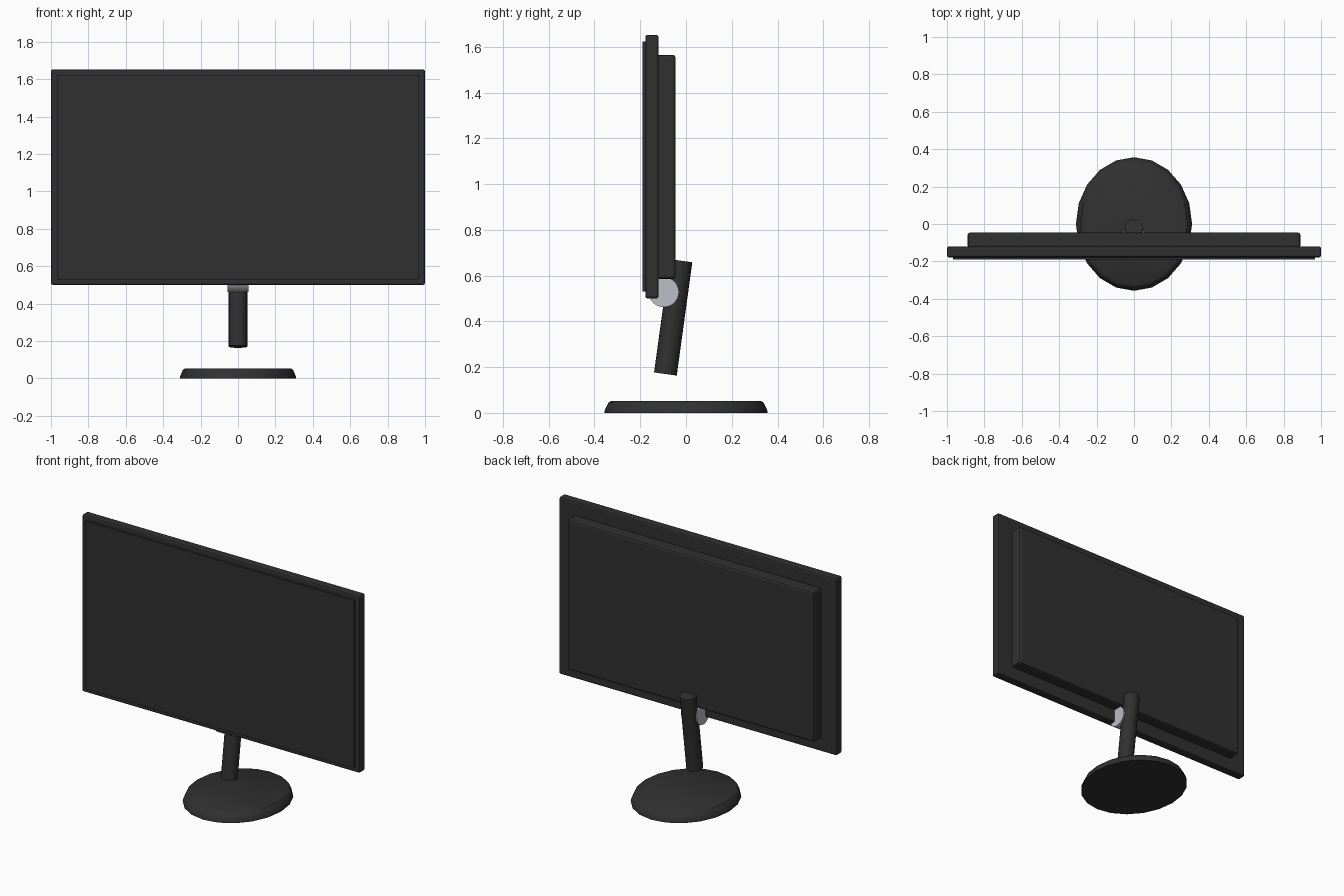
import bpy
import bmesh
import math
from mathutils import Matrix, Vector

cube = bpy.data.objects.get("Cube")
if cube:
    bpy.data.objects.remove(cube, do_unlink=True)


def material(name, rgb):
    mat = bpy.data.materials.new(name)
    mat.use_nodes = True
    color = (*rgb, 1)
    mat.diffuse_color = color
    mat.node_tree.nodes["Principled BSDF"].inputs["Base Color"].default_value = color
    return mat


charcoal = material("charcoal plastic", (0.03, 0.03, 0.03))
silver = material("silver metal", (0.50, 0.53, 0.57))


def finish(name, bm, mat, smooth=True):
    bmesh.ops.recalc_face_normals(bm, faces=bm.faces)
    mesh = bpy.data.meshes.new(name)
    bm.to_mesh(mesh)
    bm.free()
    mesh.materials.append(mat)
    obj = bpy.data.objects.new(name, mesh)
    bpy.context.collection.objects.link(obj)
    if smooth:
        bpy.ops.object.select_all(action="DESELECT")
        obj.select_set(True)
        bpy.context.view_layer.objects.active = obj
        bpy.ops.object.shade_smooth_by_angle(angle=math.radians(35))
    return obj


def panel(name, half_width, y_range, z_range, bevel):
    """Box centred on x, with small bevelled edges."""
    bm = bmesh.new()
    low = Vector((-half_width, y_range[0], z_range[0]))
    high = Vector((half_width, y_range[1], z_range[1]))
    place = Matrix.Translation((low + high) / 2) @ Matrix.Diagonal((*(high - low), 1))
    bmesh.ops.create_cube(bm, size=1, matrix=place)
    if bevel:
        bmesh.ops.bevel(bm, geom=bm.edges[:], offset=bevel, segments=2,
                        profile=0.5, affect="EDGES")
    return finish(name, bm, charcoal, smooth=False)


def rod(name, start, end, radius, sides, mat):
    """Capped cylinder between two points."""
    start, end = Vector(start), Vector(end)
    axis = end - start
    turn = axis.to_track_quat("Z", "Y").to_matrix().to_4x4()
    bm = bmesh.new()
    bmesh.ops.create_cone(bm, cap_ends=True, segments=sides, radius1=radius,
                          radius2=radius, depth=axis.length,
                          matrix=Matrix.Translation((start + end) / 2) @ turn)
    return finish(name, bm, mat)


def oval_foot(name, profile, x_scale, sides):
    """Stacked oval rings closed at the top and bottom."""
    bm = bmesh.new()
    rings = []
    for radius, z in profile:
        angles = [math.tau * i / sides for i in range(sides)]
        rings.append([bm.verts.new((radius * x_scale * math.cos(a),
                                    radius * math.sin(a), z)) for a in angles])
    for lower, upper in zip(rings, rings[1:]):
        for i in range(sides):
            j = (i + 1) % sides
            bm.faces.new((lower[i], lower[j], upper[j], upper[i]))
    bm.faces.new(rings[0][::-1])
    bm.faces.new(rings[-1])
    return finish(name, bm, charcoal)


# Display
panel("display_frame", 1.0, (-0.178, -0.12), (0.5, 1.652), 0.01)
panel("screen", 0.967, (-0.19, -0.17), (0.53, 1.622), 0)
panel("back_housing", 0.89, (-0.13, -0.045), (0.585, 1.565), 0.014)

# Stand
rod("hinge", (-0.057, -0.097, 0.528), (0.057, -0.097, 0.528), 0.066, 32, silver)
rod("stand_pole", (0, -0.09, 0.17), (0, -0.022, 0.665), 0.05, 20, charcoal)
oval_foot("base", [(0.357, 0), (0.355, 0.012), (0.339, 0.045), (0.328, 0.052)],
          0.87, 20)
